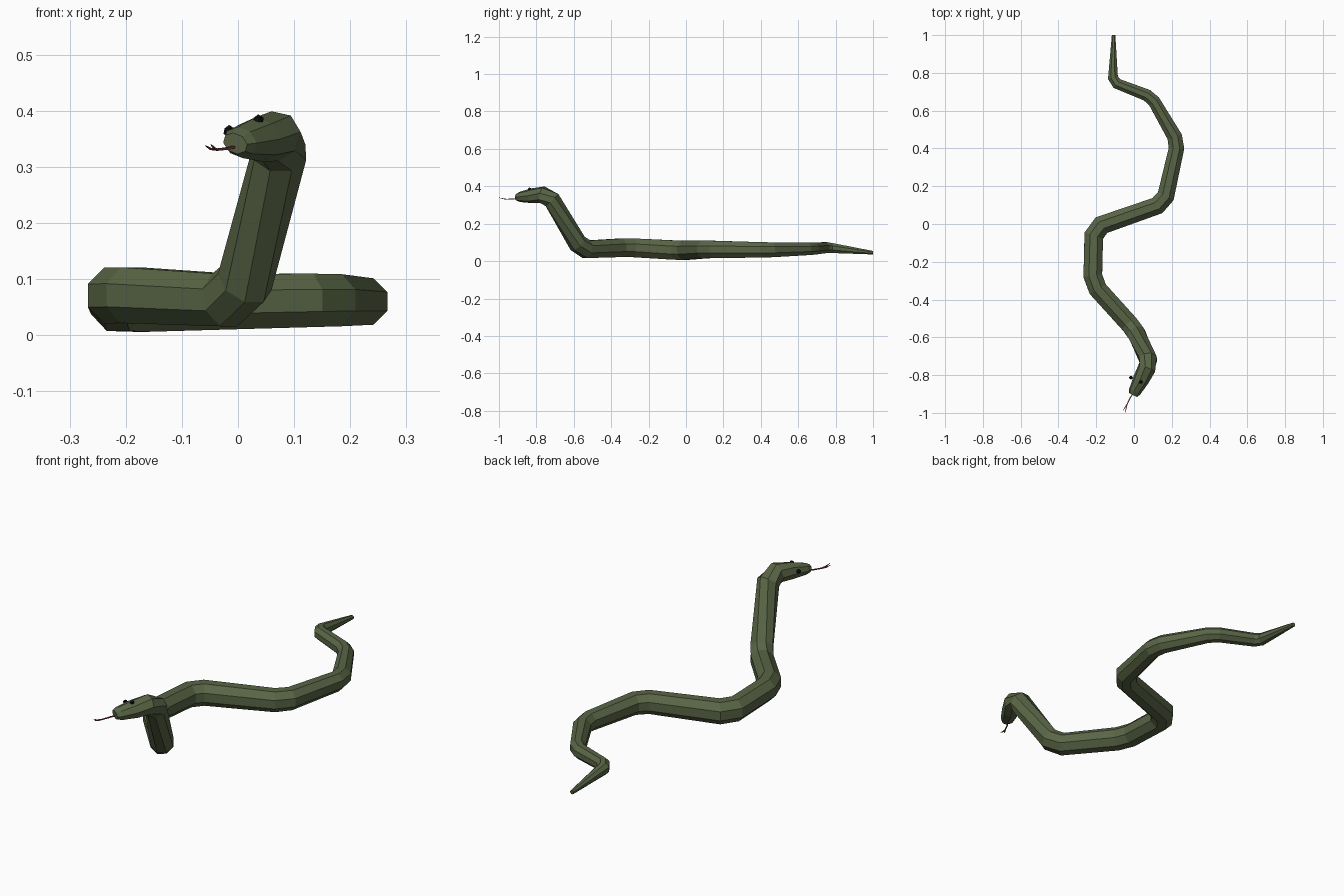
import bpy, bmesh, math
from mathutils import Vector

if "Cube" in bpy.data.objects:
    bpy.data.objects.remove(bpy.data.objects["Cube"])

def material(name, rgb):
    m = bpy.data.materials.new(name)
    m.diffuse_color = (*rgb, 1)
    m.use_nodes = True
    m.node_tree.nodes["Principled BSDF"].inputs["Base Color"].default_value = m.diffuse_color
    return m

GREEN = material("olive skin", (0.10, 0.13, 0.06))
BLACK = material("eye black", (0.004, 0.005, 0.006))
RED = material("tongue red", (0.25, 0.06, 0.06))

def frame(t, roll=0):
    """Side and up directions for a heading t."""
    s = t.cross(Vector((0, 0, 1))).normalized()
    u = s.cross(t).normalized()
    c, n = math.cos(roll), math.sin(roll)
    return s * c + u * n, u * c - s * n

def tube(name, rings, sides, mat):
    """Skin rings of (centre, half width, half height, roll), capped at both ends."""
    bm = bmesh.new()
    loops = []
    for i, (p, w, h, roll) in enumerate(rings):
        a = (p - rings[i - 1][0]).normalized() if i else None
        b = (rings[i + 1][0] - p).normalized() if i < len(rings) - 1 else None
        t = ((a or b) + (b or a)).normalized()
        s, u = frame(t, roll)
        ang = [2 * math.pi * (k + 0.5) / sides for k in range(sides)]
        loops.append([bm.verts.new(p + s * w * math.cos(x) + u * h * math.sin(x)) for x in ang])
    for l, m in zip(loops, loops[1:]):
        for k in range(sides):
            j = (k + 1) % sides
            bm.faces.new((l[k], l[j], m[j], m[k]))
    bm.faces.new(loops[0])
    bm.faces.new(loops[-1])
    bmesh.ops.recalc_face_normals(bm, faces=bm.faces)
    me = bpy.data.meshes.new(name)
    bm.to_mesh(me)
    bm.free()
    me.materials.append(mat)
    ob = bpy.data.objects.new(name, me)
    bpy.context.collection.objects.link(ob)
    return ob

# Body corners from tail to back of head: x, y, z, radius
corners = [
    (-0.108, 1.00, 0.045, 0.010), (-0.112, 0.752, 0.073, 0.031),
    (0.093, 0.672, 0.066, 0.035), (0.232, 0.433, 0.060, 0.044),
    (0.160, 0.110, 0.063, 0.051), (-0.212, -0.020, 0.057, 0.056),
    (-0.219, -0.315, 0.073, 0.054), (0.003, -0.560, 0.062, 0.052),
    (0.083, -0.735, 0.358, 0.050), (0.0, -0.895, 0.343, 0.035)]
pts = [Vector(c[:3]) for c in corners]
rad = [c[3] for c in corners]
ROLL = math.radians(20)

# Each corner is cut into two rings so the bends look faceted
rings = [(pts[0], rad[0], rad[0], 0)]
for i in range(1, len(pts) - 1):
    for j in (i - 1, i + 1):
        d = pts[j] - pts[i]
        off = 0.75 * rad[i]
        r = rad[i] + (rad[j] - rad[i]) * off / d.length
        rings.append((pts[i] + d.normalized() * off, r, r, 0))

# Head rings continue the body along the last segment
last = rings.pop()
rings.append((last[0], 0.049, 0.046, ROLL * 0.6))
a, b = pts[-2], pts[-1]
rings += [(a.lerp(b, 0.56), 0.044, 0.039, ROLL),
          (a.lerp(b, 0.95), 0.034, 0.027, ROLL),
          (a.lerp(b, 1.06), 0.025, 0.018, ROLL)]
tube("snake_body", rings, 8, GREEN)

# Eyes
for side, loc in (("left", (0.036, -0.836, 0.383)), ("right", (-0.016, -0.813, 0.364))):
    bpy.ops.mesh.primitive_ico_sphere_add(subdivisions=1, radius=0.011, location=loc)
    eye = bpy.context.object
    eye.name = "eye_" + side
    eye.data.materials.append(BLACK)

# Forked tongue
def strand(name, path):
    tube(name, [(Vector(p), r, r * 0.8, 0) for *p, r in path], 4, RED)

fork = (-0.037, -0.955, 0.331, 0.0035)
strand("tongue_stem", [(0.0, -0.89, 0.337, 0.004), (-0.020, -0.92, 0.333, 0.004), fork])
strand("tongue_tip_left", [fork, (-0.042, -0.978, 0.333, 0.003), (-0.048, -1.0, 0.340, 0.001)])
strand("tongue_tip_right", [fork, (-0.048, -0.972, 0.332, 0.003), (-0.058, -0.987, 0.338, 0.001)])
